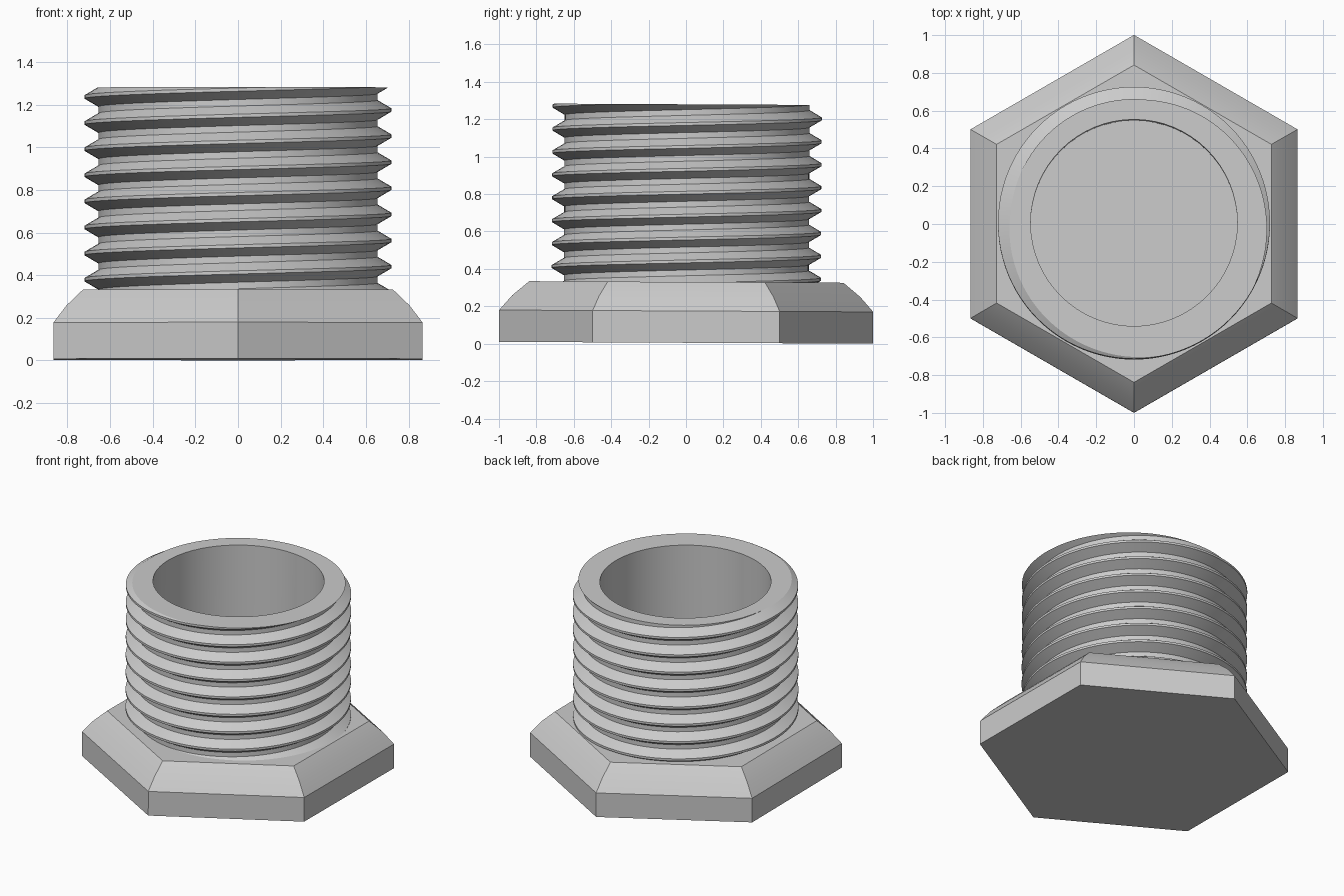
import bpy, bmesh, math

if "Cube" in bpy.data.objects:
    bpy.data.objects.remove(bpy.data.objects["Cube"])

GREY = (0.6, 0.6, 0.6, 1)
mat = bpy.data.materials.new("plain grey")
mat.use_nodes = True
mat.diffuse_color = GREY
mat.node_tree.nodes["Principled BSDF"].inputs["Base Color"].default_value = GREY

HEAD_TOP, TOP, FLOOR = 0.325, 1.275, 0.2
BORE_R, BORE_SIDES = 0.547, 64
CREST_R, ROOT_R, PITCH = 0.72, 0.655, 0.1225
STEPS, TILT = 96, 0.005


def ring(bm, radius, z, sides, turn=0.0):
    verts = []
    for i in range(sides):
        a = turn + math.tau * i / sides
        verts.append(bm.verts.new((radius * math.cos(a), radius * math.sin(a), z)))
    return verts


def skin(bm, low, high):
    n = len(low)
    for i in range(n):
        j = (i + 1) % n
        bm.faces.new((low[i], low[j], high[j], high[i]))


def loop_edges(bm, verts):
    edges = []
    for i, v in enumerate(verts):
        pair = (v, verts[(i + 1) % len(verts)])
        edges.append(bm.edges.get(pair) or bm.edges.new(pair))
    return edges


def add_bore(bm, bottom, top):
    """Inner wall facing the axis; returns its two rings."""
    low = ring(bm, BORE_R, bottom, BORE_SIDES)
    high = ring(bm, BORE_R, top, BORE_SIDES)
    skin(bm, high, low)
    return low, high


def cap(bm, edges):
    bmesh.ops.triangle_fill(bm, edges=edges, use_beauty=True, normal=(0, 0, 1))


def finish(bm, name):
    bmesh.ops.recalc_face_normals(bm, faces=bm.faces[:])
    mesh = bpy.data.meshes.new(name)
    bm.to_mesh(mesh)
    bm.free()
    mesh.materials.append(mat)
    obj = bpy.data.objects.new(name, mesh)
    bpy.context.collection.objects.link(obj)
    obj.rotation_euler.x = -TILT
    obj.location.z = TILT
    bpy.ops.object.select_all(action="DESELECT")
    obj.select_set(True)
    bpy.context.view_layer.objects.active = obj
    bpy.ops.object.shade_smooth_by_angle(angle=math.radians(30))


# Hexagonal head with a softly curved chamfer and the blind end of the bore
bm = bmesh.new()
profile = [(1.0, 0.0), (1.0, 0.17), (0.93, 0.25), (0.84, HEAD_TOP)]
rings = [ring(bm, r, z, 6, math.pi / 2) for r, z in profile]
for low, high in zip(rings, rings[1:]):
    skin(bm, low, high)
bm.faces.new(rings[0][::-1])
bore_low, bore_high = add_bore(bm, FLOOR, HEAD_TOP)
bm.faces.new(bore_low)
cap(bm, loop_edges(bm, rings[-1]) + loop_edges(bm, bore_high))
finish(bm, "hex_head")

# Right-handed thread: a trapezoid profile climbing one pitch per turn
bm = bmesh.new()
crest, root = PITCH / 16, PITCH / 8
tooth = [(ROOT_R, root - PITCH / 2), (CREST_R, -crest),
         (CREST_R, crest), (ROOT_R, PITCH / 2 - root)]
columns = []
for i in range(STEPS + 1):
    a = math.tau * i / STEPS
    start = 0.19 + PITCH * i / STEPS
    columns.append([
        bm.verts.new((r * math.cos(a), r * math.sin(a), start + k * PITCH + dz))
        for k in range(10) for r, dz in tooth])
for left, right in zip(columns, columns[1:]):
    for k in range(len(left) - 1):
        bm.faces.new((left[k], right[k], right[k + 1], left[k + 1]))
bmesh.ops.remove_doubles(bm, verts=bm.verts[:], dist=0.0005)

# Trim the thread flat at both ends
for height, side in ((TOP, 1), (HEAD_TOP - 0.005, -1)):
    bmesh.ops.bisect_plane(bm, geom=bm.verts[:] + bm.edges[:] + bm.faces[:],
                           dist=0.00001, plane_co=(0, 0, height),
                           plane_no=(0, 0, side), clear_outer=True)
rim = [e for e in bm.edges if e.is_boundary
       and all(abs(v.co.z - TOP) < 0.0001 for v in e.verts)]

# Flat end face around the open bore
bore_low, bore_high = add_bore(bm, HEAD_TOP, TOP)
cap(bm, rim + loop_edges(bm, bore_high))
finish(bm, "threaded_barrel")
